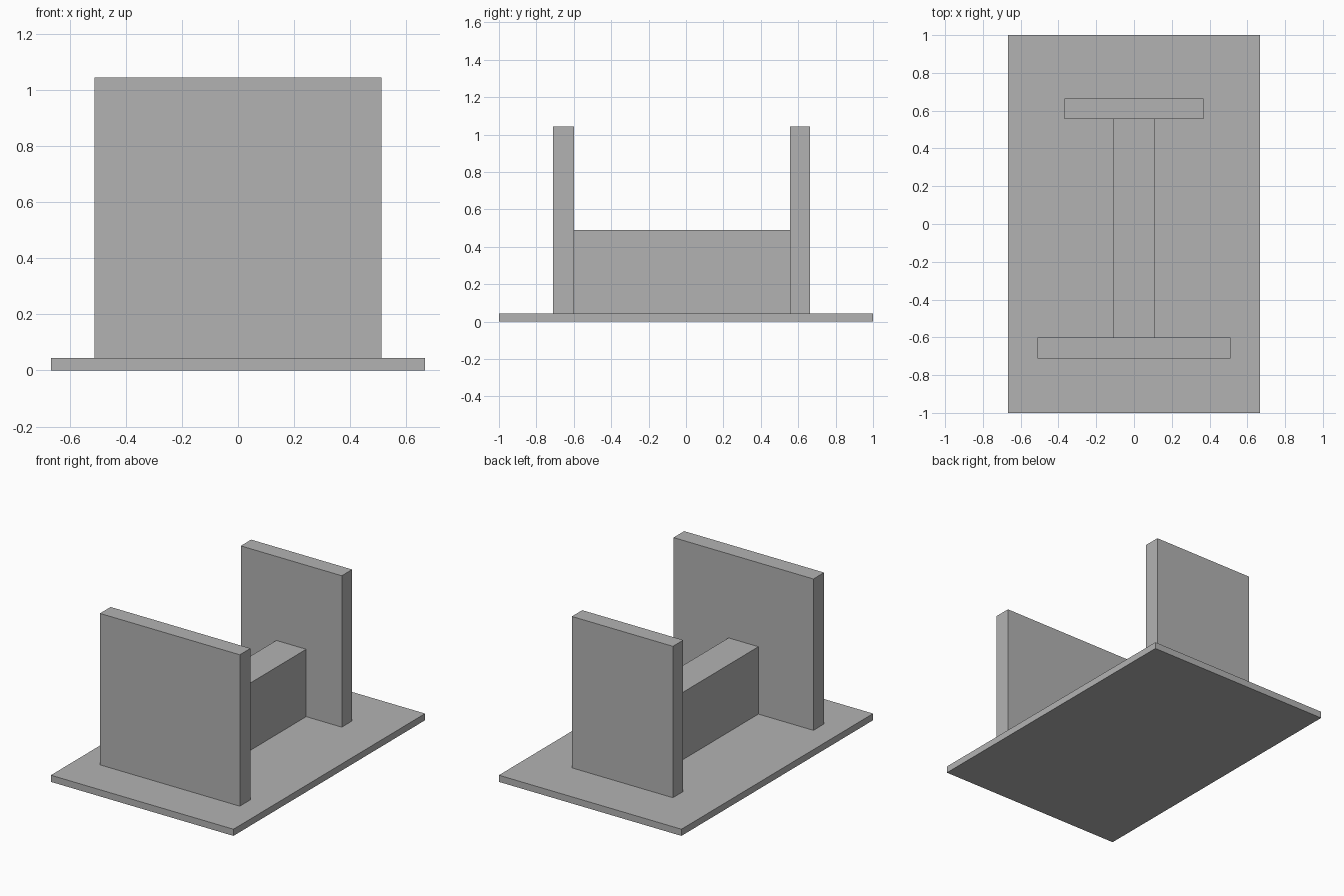
import bpy
import bmesh
from mathutils import Vector

default_cube = bpy.data.objects.get("Cube")
if default_cube:
    bpy.data.objects.remove(default_cube, do_unlink=True)

# One plain grey for every part
GREY = (0.45, 0.45, 0.45, 1.0)
grey = bpy.data.materials.new("plain_grey")
grey.use_nodes = True
grey.diffuse_color = GREY
grey.node_tree.nodes["Principled BSDF"].inputs["Base Color"].default_value = GREY


def add_box(name, half_width, y_range, z_range):
    """Box centred on x, spanning the given depth and height."""
    low = Vector((-half_width, y_range[0], z_range[0]))
    high = Vector((half_width, y_range[1], z_range[1]))
    bm = bmesh.new()
    bmesh.ops.create_cube(bm, size=1)
    bmesh.ops.scale(bm, vec=high - low, verts=bm.verts)
    mesh = bpy.data.meshes.new(name)
    bm.to_mesh(mesh)
    bm.free()
    mesh.materials.append(grey)
    obj = bpy.data.objects.new(name, mesh)
    obj.location = (low + high) / 2
    bpy.context.collection.objects.link(obj)
    return obj


BASE_TOP = 0.044
PANEL_TOP = 1.044
BEAM_TOP = 0.489

# Flat base with two upright panels joined by a low beam
add_box("base_plate", 0.667, (-1, 1), (0, BASE_TOP))
add_box("front_panel", 0.511, (-0.711, -0.6), (BASE_TOP, PANEL_TOP))
add_box("back_panel", 0.369, (0.556, 0.664), (BASE_TOP, PANEL_TOP))
add_box("connecting_beam", 0.109, (-0.6, 0.556), (BASE_TOP, BEAM_TOP))
